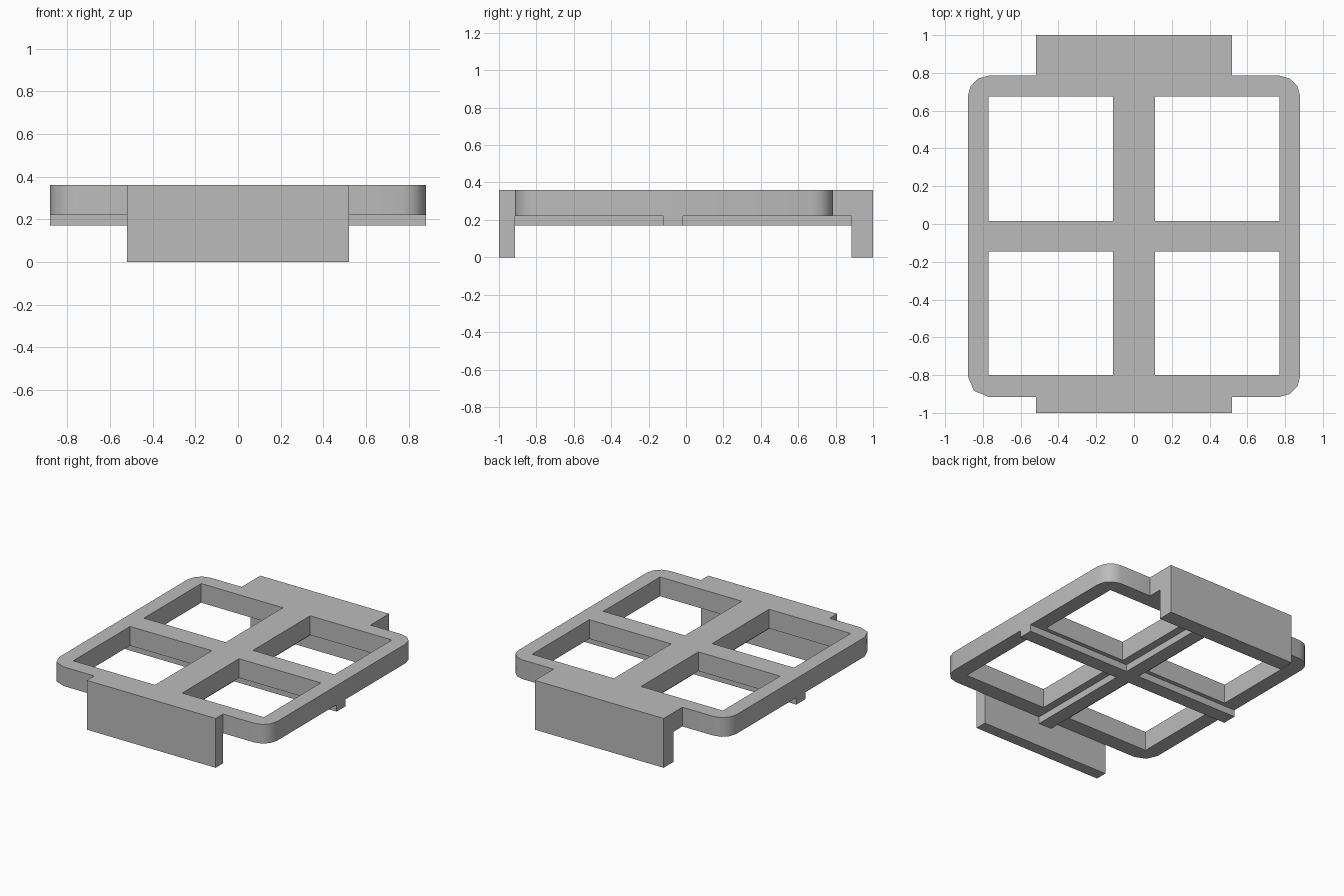
import bpy
import bmesh
import math
from mathutils import Vector

cube = bpy.data.objects.get("Cube")
if cube:
    bpy.data.objects.remove(cube, do_unlink=True)

# Single grey material
grey = bpy.data.materials.new("plain grey")
grey.use_nodes = True
COLOR = (0.5, 0.5, 0.5, 1)
grey.diffuse_color = COLOR
grey.node_tree.nodes["Principled BSDF"].inputs["Base Color"].default_value = COLOR

BOTTOM, TOP, RIB_Z = 0.22, 0.36, 0.17
HALF_W, FRONT, BACK, RADIUS = 0.88, -0.915, 0.785, 0.11
TAB, FRONT_WALL, BACK_WALL = 0.52, -0.915, 0.885


def finish(bm, name):
    bmesh.ops.recalc_face_normals(bm, faces=bm.faces)
    mesh = bpy.data.meshes.new(name)
    bm.to_mesh(mesh)
    bm.free()
    mesh.materials.append(grey)
    obj = bpy.data.objects.new(name, mesh)
    bpy.context.collection.objects.link(obj)
    return obj


def box(name, x, y, z):
    bm = bmesh.new()
    bmesh.ops.create_cube(bm, size=1)
    for v in bm.verts:
        v.co = [r[0] if c < 0 else r[1] for c, r in zip(v.co, (x, y, z))]
    return finish(bm, name)


def corner(sx, sy, start, segments):
    """Points of one rounded corner, counter-clockwise from a start angle."""
    cx = sx * (HALF_W - RADIUS)
    cy = BACK - RADIUS if sy > 0 else FRONT + RADIUS
    angles = [math.radians(start + 90 * i / segments) for i in range(segments + 1)]
    return [(cx + RADIUS * math.cos(a), cy + RADIUS * math.sin(a)) for a in angles]


def loop(bm, points):
    verts = [bm.verts.new((x, y, BOTTOM)) for x, y in points]
    return [bm.edges.new((a, b)) for a, b in zip(verts, verts[1:] + verts[:1])]


# Rounded frame with end tabs and four windows
outline = (corner(1, 1, 0, 3)
           + [(TAB, BACK), (TAB, 1), (-TAB, 1), (-TAB, BACK)]
           + corner(-1, 1, 90, 3) + corner(-1, -1, 180, 2)
           + [(-TAB, FRONT), (-TAB, -1), (TAB, -1), (TAB, FRONT)]
           + corner(1, -1, 270, 3))
bm = bmesh.new()
edges = loop(bm, outline)
for x0, x1 in ((-0.77, -0.11), (0.11, 0.77)):
    for y0, y1 in ((-0.80, -0.145), (0.015, 0.675)):
        edges += loop(bm, [(x0, y0), (x1, y0), (x1, y1), (x0, y1)])
bmesh.ops.triangle_fill(bm, edges=edges, use_beauty=True, normal=Vector((0, 0, 1)))
raised = bmesh.ops.extrude_face_region(bm, geom=bm.faces[:], use_keep_orig=True)
moved = [g for g in raised["geom"] if isinstance(g, bmesh.types.BMVert)]
bmesh.ops.translate(bm, verts=moved, vec=(0, 0, TOP - BOTTOM))
frame = finish(bm, "window_frame")
bpy.context.view_layer.objects.active = frame
frame.select_set(True)
bpy.ops.object.shade_smooth_by_angle(angle=math.radians(50))

# Hanging end walls
box("front_wall", (-TAB, TAB), (-1, FRONT_WALL), (0, BOTTOM))
box("back_wall", (-TAB, TAB), (BACK_WALL, 1), (0, BOTTOM))

# Crossed ribs under the frame
RIB = 0.052
box("long_rib", (-RIB, RIB), (FRONT_WALL, BACK_WALL), (RIB_Z, BOTTOM))
for name, x in (("right_cross_rib", (-HALF_W, -RIB)), ("left_cross_rib", (RIB, HALF_W))):
    box(name, x, (-0.12, -0.015), (RIB_Z, BOTTOM))
